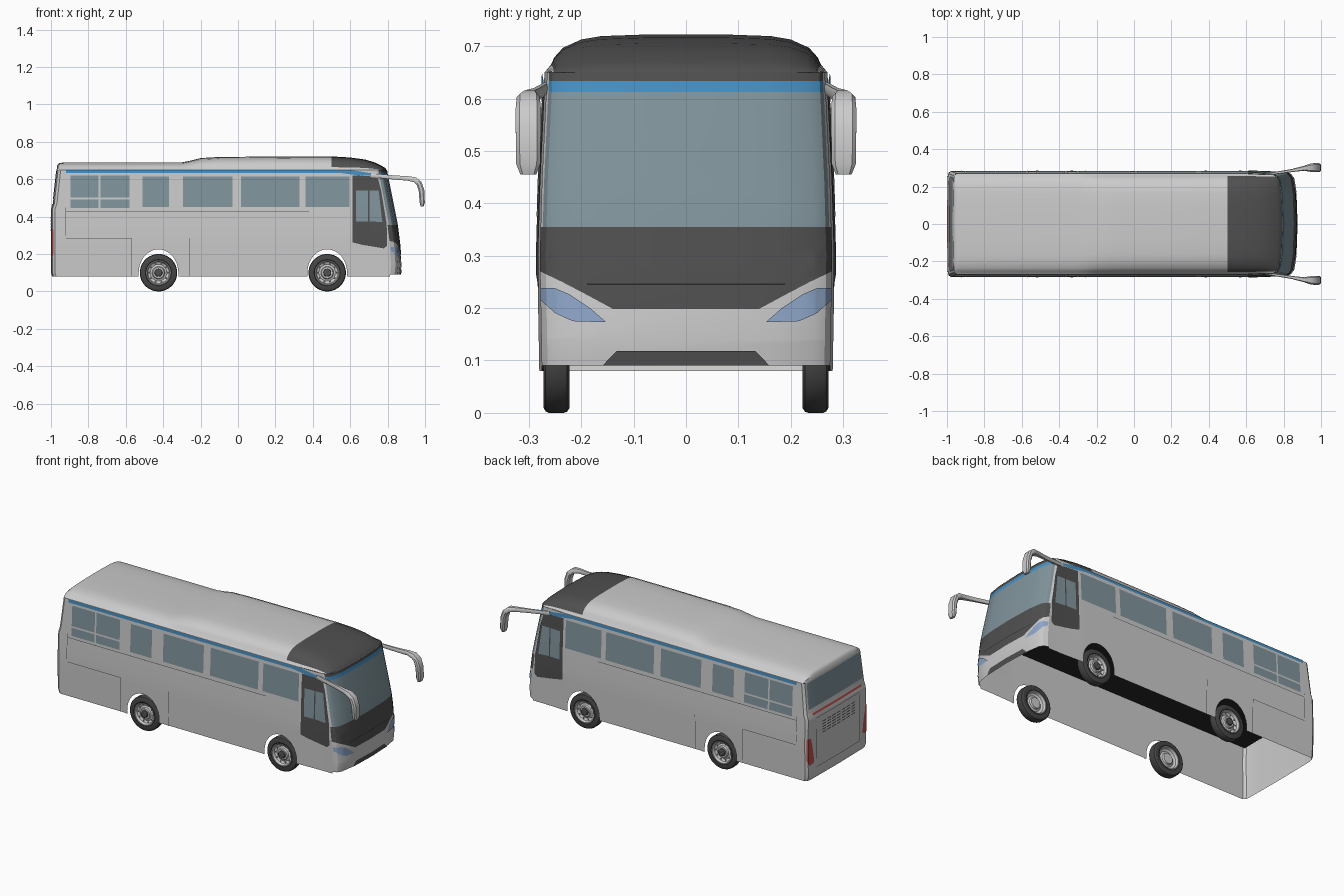
import bpy, bmesh, math
from mathutils import Vector

if "Cube" in bpy.data.objects:
    bpy.data.objects.remove(bpy.data.objects["Cube"])


def material(name, c):
    m = bpy.data.materials.new(name)
    m.diffuse_color = (*c, 1)
    m.use_nodes = True
    m.node_tree.nodes["Principled BSDF"].inputs["Base Color"].default_value = m.diffuse_color
    return m


GLASS = material("glass", (.22, .3, .335))
DARK = material("dark_trim", (.08, .08, .08))
TYRE = material("tyre_rubber", (.06, .06, .06))
BLUE = material("blue_stripe", (.06, .28, .55))
LAMP = material("headlight", (.27, .38, .58))
RED = material("red_lamp", (.5, .09, .08))
BLACK = material("underfloor", (.02, .02, .02))
GREY = material("plain_grey", (.8, .8, .8))


def lerp(v, table):
    for (a, p), (b, q) in zip(table, table[1:]):
        if v <= b:
            return p + (q - p) * (max(v, a) - a) / (b - a)
    return table[-1][1]


# Body envelope: half width, nose and tail positions by height, corner rounding by width fraction
TOP = .65
Z = (.08, .1, .14, .25, .3, .36, .44, .47, .62, TOP)
def half_w(z): return lerp(z, [(.08, .28), (.3, .284), (.44, .28), (TOP, .27)])
def nose(z): return lerp(z, [(.08, .868), (.14, .874), (.25, .866), (.36, .852), (.62, .80), (TOP, .795)])
def tail(z): return lerp(z, [(.08, -.994), (.1, -1), (.44, -1), (.47, -.99), (TOP, -.97)])
def nose_drop(t): return lerp(abs(t), [(0, 0), (.6, .006), (.88, .018), (.96, .032), (1, .055)])
def tail_drop(t): return lerp(abs(t), [(0, 0), (.88, .003), (.96, .008), (1, .022)])
def side_y(x, z): return half_w(z) - lerp(x, [(.6, 0), (.73, .005)])
def front_map(t, z, o): return (nose(z) - nose_drop(t) + o, t * (half_w(z) - .005), z)
def rear_map(t, z, o): return (tail(z) + tail_drop(t) - o, t * half_w(z), z)
def side_map(s): return lambda x, z, o: (x, s * (side_y(x, z) + o), z)


T_CUTS = (-.96, -.88, -.6, -.3, 0, .3, .6, .88, .96)
X_CUTS = (.6, .73)


def finish(bm, name, mats=(), angle=30):
    me = bpy.data.meshes.new(name)
    bm.to_mesh(me)
    bm.free()
    ob = bpy.data.objects.new(name, me)
    bpy.context.collection.objects.link(ob)
    for m in mats:
        me.materials.append(m)
    bpy.ops.object.select_all(action='DESELECT')
    ob.select_set(True)
    bpy.context.view_layer.objects.active = ob
    bpy.ops.object.shade_smooth_by_angle(angle=math.radians(angle))
    return ob


def patch(name, outlines, fn, out, mat=None, off=0, cuts=X_CUTS):
    """Flat 2D outlines, cut along the body breaklines and wrapped on to the body."""
    bm = bmesh.new()
    for o in outlines:
        bm.faces.new([bm.verts.new((u, 0, v)) for u, v in o])
    bm.normal_update()
    bmesh.ops.triangulate(bm, faces=bm.faces[:])
    for axis, vals in (((1, 0, 0), cuts), ((0, 0, 1), Z)):
        for c in vals:
            bmesh.ops.bisect_plane(bm, geom=bm.verts[:] + bm.edges[:] + bm.faces[:],
                                   plane_co=Vector(axis) * c, plane_no=axis, dist=1e-6)
    for v in bm.verts:
        v.co = fn(v.co.x, v.co.z, off)
    bm.normal_update()
    for f in bm.faces:
        if f.normal.dot(Vector(out)) < 0:
            f.normal_flip()
    return finish(bm, name, [mat] if mat else [])


def rect(a, b, c, d): return [(a, c), (b, c), (b, d), (a, d)]
def both(pts): return [pts, [(-u, v) for u, v in pts]]
def front(name, o, mat=None, off=.002): patch(name, o, front_map, (1, 0, 0), mat, off, T_CUTS)
def rear(name, o, mat=None, off=.002): patch(name, o, rear_map, (-1, 0, 0), mat, off, T_CUTS)


# Side walls with wheel arches, windows, doors and trim
WHEELS = (-.425, .477)
def arch(cx, rx, rz):
    return [(cx - rx, .08)] + [(cx - rx * math.cos(a), .1 + rz * math.sin(a))
            for a in [math.pi * i / 20 for i in range(21)]] + [(cx + rx, .08)]


WINDOWS = [(-.51, -.37), (-.295, -.03), (.015, .33), (.36, .595)]
REAR_PANES = [rect(a, b, c, d) for a, b in ((-.895, -.745), (-.735, -.58))
              for c, d in ((.445, .492), (.502, .62))]
wall = [(tail(Z[0]) + .022, Z[0])]
for cx in WHEELS:
    wall += arch(cx, .106, .125)
wall += [(nose(z) - .055, z) for z in Z] + [(tail(z) + .022, z) for z in Z[:0:-1]]
for s, side in ((-1, "right"), (1, "left")):
    fn, out = side_map(s), (0, s, 0)
    def part(name, o, mat=None, off=.002): patch(side + "_" + name, o, fn, out, mat, off)
    part("wall", [wall], None, 0)
    part("arch_lips", [arch(c, .118, .137) + arch(c, .106, .125)[::-1] for c in WHEELS], None, .003)
    part("window_frames", [rect(a - .015, b + .015, .432, .63) for a, b in WINDOWS]
         + [rect(-.91, -.565, .432, .63)], None, .003)
    part("windows", [rect(a, b, .452, .615) for a, b in WINDOWS] + REAR_PANES, GLASS, .0045)
    part("stripe", [[(-.92, .633), (.55, .633), (.66, .618), (.71, .62), (.71, .632), (.6, .65), (-.92, .65)]],
         BLUE, .005)
    part("door_panel", [[(.612, .262), (.66, .25), (.78, .23), (.797, .245), (.795, .36),
                         (.765, .54), (.745, .615), (.612, .62)]], DARK, .003)
    part("door_windows", [rect(.632, .695, .375, .54), [(.703, .375), (.772, .37), (.752, .54), (.703, .54)]],
         GLASS, .0045)
    part("seams", [rect(-.92, .38, .426, .429), rect(-.92, -.57, .282, .285), rect(-.573, -.57, .08, .285),
                   rect(-.26, -.257, .08, .285), rect(-.926, -.923, .3, .45)], DARK, .0015)

# Front: shell, windscreen, dark fascia, lights and lower grille
front("front_shell", [[(1, z) for z in (.09,) + Z[1:]] + [(-1, z) for z in Z[:0:-1] + (.09,)]], None, 0)
front("windscreen", [rect(-.985, .985, .355, .612)], GLASS)
front("windscreen_stripe", [rect(-.985, .985, .612, .633)], BLUE)
front("upper_fascia", [rect(-.985, .985, .633, TOP)], DARK)
front("lower_fascia", [[(-.5, .198), (.5, .198), (.7, .228), (.85, .25), (1, .27), (1, .355),
                        (-1, .355), (-1, .27), (-.85, .25), (-.7, .228)]], DARK)
front("fascia_seam", [rect(-.68, .68, .244, .247)], BLACK, .003)
front("headlights", both([(.55, .173), (.78, .175), (.9, .19), (1, .215), (1, .238), (.9, .238),
                          (.8, .226), (.66, .2)]), LAMP, .004)
front("lower_grille", [[(-.58, .09), (.58, .09), (.48, .118), (-.48, .118)]], DARK, .003)

# Rear: shell, window, lights and engine grille
rear("rear_shell", [[(1, z) for z in Z] + [(-1, z) for z in Z[::-1]]], None, 0)
rear("rear_window", [rect(-.92, .92, .495, .645)], GLASS)
rear("rear_red_strip", [rect(-.82, .82, .455, .467)], RED)
rear("tail_lamps", both([(.8, .18), (.95, .17), (.985, .2), (.985, .33), (.9, .33), (.84, .26)]), RED, .003)
rear("engine_grille", [rect(-.55 + .16 * i, -.43 + .16 * i, .325 + .016 * j, .331 + .016 * j)
                       for i in range(7) for j in range(5)], DARK)
rear("engine_hatch_seam", [rect(-.72, .72, .43, .433), rect(-.72, .72, .14, .143),
                           rect(-.725, -.715, .14, .433), rect(.715, .725, .14, .433)], DARK, .001)

# Roof: arched sections lofted from tail to nose
SECTION = [(1, 0), (.955, .2), (.93, .4), (.87, .65), (.74, .87), (.6, .96), (.3, 1), (0, 1)]
SECTION += [(-t, h) for t, h in SECTION[-2::-1]]
STATIONS = [(-.97, TOP), (-.966, .675), (-.955, .686), (-.93, .69), (-.3, .69), (-.25, .7), (-.2, .713),
            (-.1, .719), (.3, .722), (.5, .722), (.6, .716), (.68, .705), (.73, .69), (.77, .67), (.787, .66),
            (.795, TOP)]
bm = bmesh.new()
rows = []
for x, zt in STATIONS:
    f, r = lerp(x, [(.5, 0), (.795, 1)]), lerp(x, [(-.97, 1), (-.8, 0)])
    rows.append([bm.verts.new((x - f * nose_drop(t) + r * tail_drop(t), t * side_y(x, TOP), TOP + h * (zt - TOP)))
                 for t, h in SECTION])
for i, (a, b) in enumerate(zip(rows, rows[1:])):
    for k in range(len(a) - 1):
        face = bm.faces.new((a[k], a[k + 1], b[k + 1], b[k]))
        face.material_index = int(STATIONS[i][0] >= .5 and 1 <= k < len(a) - 2)
bm.normal_update()
for f in bm.faces:
    if f.normal.z < 0:
        f.normal_flip()
finish(bm, "roof", [GREY, DARK], 40)

# Floor slab
bm = bmesh.new()
bmesh.ops.create_cube(bm, size=1)
for v in bm.verts:
    v.co = (-.11 + v.co.x * 1.74, v.co.y * .54, .39 + v.co.z * .01)
finish(bm, "floor", [BLACK])


# Wheels: turned profiles of (radius, distance outward)
def lathe(name, profile, x, s, mat=None, n=40, y0=.222):
    bm = bmesh.new()
    vs = [bm.verts.new((x + r, s * (y0 + d), .1)) for r, d in profile]
    es = [bm.edges.new(p) for p in zip(vs, vs[1:])]
    bmesh.ops.spin(bm, geom=vs + es, cent=(x, 0, .1), axis=(0, 1, 0), angle=math.tau, steps=n)
    bmesh.ops.remove_doubles(bm, verts=bm.verts[:], dist=1e-5)
    bmesh.ops.recalc_face_normals(bm, faces=bm.faces[:])
    finish(bm, name, [mat] if mat else [])


RIM = [(.066, .05), (.062, .05), (.057, .036), (.044, .03), (.034, .034), (.03, .043), (0, .043)]
for x, end in zip(WHEELS, ("rear", "front")):
    for s, side in ((-1, "right"), (1, "left")):
        n = f"{end}_{side}_"
        lathe(n + "tyre", [(.062, .006), (.07, 0), (.09, 0), (.098, .005), (.1, .012), (.1, .04),
                           (.097, .046), (.09, .05), (.07, .05), (.062, .044)], x, s, TYRE)
        lathe(n + "rim", RIM, x, s)
        lathe(n + "inner_rim", [(r, .05 - d) for r, d in RIM], x, s)
        lathe(n + "hub", [(.022, .04), (.02, .052), (.015, .055), (0, .055)], x, s, DARK, 20)
        bm = bmesh.new()
        for k in range(10):
            a = math.tau * k / 10
            c = Vector((x + .049 * math.cos(a), s * .2575, .1 + .049 * math.sin(a)))
            ring = [bm.verts.new(c + Vector((.006 * math.cos(b), 0, .006 * math.sin(b))))
                    for b in [-s * math.tau * j / 10 for j in range(10)]]
            bm.faces.new(ring)
        finish(bm, n + "rim_holes", [DARK])

# Mirrors: swept arm that bends down into the housing (x, y, z, half width, half thickness)
ARM = [(.70, .264, .622, .006, .01), (.84, .285, .609, .008, .011), (.91, .298, .604, .013, .012),
       (.945, .301, .597, .022, .014), (.968, .301, .578, .024, .015), (.981, .301, .54, .024, .015),
       (.985, .301, .475, .023, .014), (.984, .301, .455, .015, .008)]
for s, side in ((-1, "right"), (1, "left")):
    bm = bmesh.new()
    rings = []
    for i, (x, y, z, w, h) in enumerate(ARM):
        p, q = ARM[max(i - 1, 0)], ARM[min(i + 1, len(ARM) - 1)]
        d = Vector((q[0] - p[0], 0, q[2] - p[2])).normalized()
        up = Vector((-d.z, 0, d.x))
        rings.append([bm.verts.new(Vector((x, s * y, z)) + up * h * b + Vector((0, w * a, 0))) for a, b in
                      ((1, .5), (.7, 1), (-.7, 1), (-1, .5), (-1, -.5), (-.7, -1), (.7, -1), (1, -.5))])
    for a, b in zip(rings, rings[1:]):
        for k in range(8):
            bm.faces.new((a[k], a[k - 1], b[k - 1], b[k]))
    bm.faces.new(rings[0])
    bm.faces.new(rings[-1])
    bmesh.ops.recalc_face_normals(bm, faces=bm.faces[:])
    finish(bm, side + "_mirror", angle=40)
